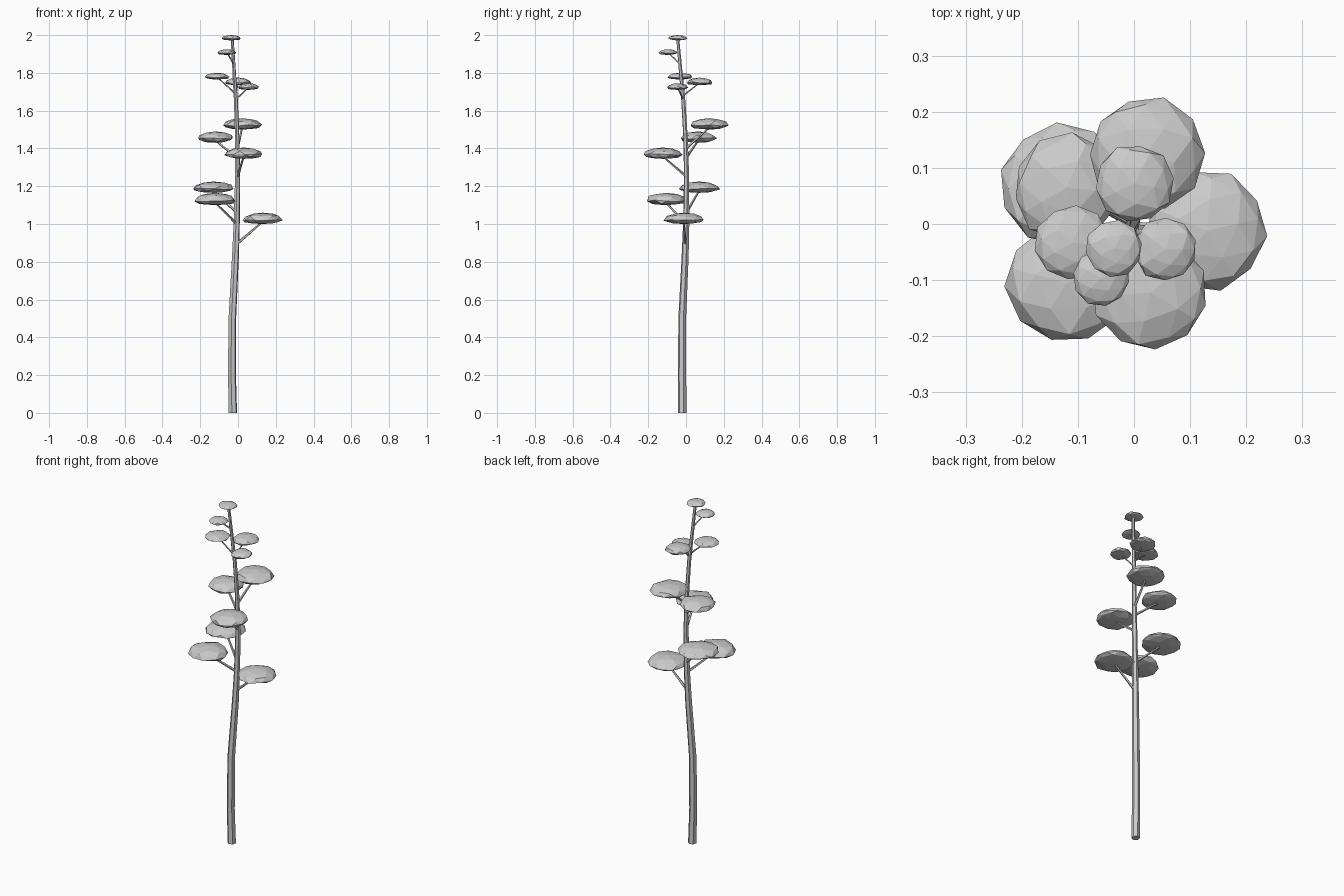
import bpy, bmesh, math, random
from mathutils import Vector

if "Cube" in bpy.data.objects:
    bpy.data.objects.remove(bpy.data.objects["Cube"])

random.seed(4)


def finish(bm, name):
    bmesh.ops.recalc_face_normals(bm, faces=bm.faces)
    mesh = bpy.data.meshes.new(name)
    bm.to_mesh(mesh)
    bm.free()
    obj = bpy.data.objects.new(name, mesh)
    bpy.context.collection.objects.link(obj)
    return obj


def tube(name, points, radii, sides, level=False):
    """Flat-sided tapering tube; level keeps the rings horizontal."""
    bm = bmesh.new()
    points = [Vector(p) for p in points]
    turn = Vector((0, 0, 1)).rotation_difference(points[-1] - points[0])
    rings = []
    for p, r in zip(points, radii):
        ring = []
        for i in range(sides):
            a = 2 * math.pi * i / sides + 0.3
            v = Vector((r * math.cos(a), r * math.sin(a), 0))
            ring.append(bm.verts.new(p + (v if level else turn @ v)))
        rings.append(ring)
    for a, b in zip(rings, rings[1:]):
        for i in range(sides):
            j = (i + 1) % sides
            bm.faces.new((a[i], a[j], b[j], b[i]))
    bm.faces.new(rings[0])
    bm.faces.new(rings[-1])
    return finish(bm, name)


def foliage(name, x, y, low, high, r):
    """Faceted pad: low dome above the rim, shallow underside."""
    bm = bmesh.new()
    bmesh.ops.create_icosphere(bm, subdivisions=2, radius=1)
    h = high - low
    rim = low + 0.36 * h
    spin = random.uniform(0, 6.28)
    c, s = math.cos(spin), math.sin(spin)
    for v in bm.verts:
        k = r * random.uniform(0.96, 1.04)
        px, py, pz = v.co
        jitter = random.uniform(-0.08, 0.08) * h if abs(pz) < 0.8 else 0
        z = rim + pz * h * (0.64 if pz > 0 else 0.36) + jitter
        v.co = (x + k * (c * px - s * py), y + k * (s * px + c * py),
                min(max(z, low), high))
    return finish(bm, name)


# Trunk: gently curved centre line
trunk = [(-0.027, -0.019, 0), (-0.032, -0.021, 0.2), (-0.03, -0.02, 0.5),
         (-0.014, -0.005, 0.82), (-0.007, 0.001, 1.0), (-0.002, 0.003, 1.25),
         (-0.004, -0.002, 1.45), (-0.011, -0.014, 1.65), (-0.031, -0.044, 1.985)]
trunk_radii = [0.023, 0.022, 0.021, 0.019, 0.017, 0.014, 0.012, 0.011, 0.008]
tube("trunk", trunk, trunk_radii, 6, level=True)


def trunk_at(z):
    for a, b in zip(trunk, trunk[1:]):
        if z <= b[2]:
            return Vector(a).lerp(Vector(b), (z - a[2]) / (b[2] - a[2]))


# Foliage pads: x, y, bottom, top, radius, height where the branch leaves the trunk
pads = [
    (0.13, -0.012, 1.0, 1.06, 0.107, 0.89),
    (-0.12, -0.105, 1.10, 1.165, 0.107, 1.0),
    (-0.13, 0.07, 1.165, 1.225, 0.108, 1.06),
    (0.03, -0.122, 1.345, 1.405, 0.103, 1.25),
    (-0.12, 0.065, 1.43, 1.49, 0.096, 1.35),
    (0.022, 0.125, 1.50, 1.56, 0.102, 1.4),
    (0.056, -0.045, 1.71, 1.745, 0.057, 1.66),
    (0.0, 0.072, 1.735, 1.775, 0.07, 1.68),
    (-0.11, -0.033, 1.765, 1.80, 0.066, 1.69),
    (-0.058, -0.095, 1.895, 1.925, 0.051, 1.845),
    (-0.035, -0.043, 1.972, 2.0, 0.051, None),
]
for i, (x, y, low, high, r, start) in enumerate(pads, 1):
    foliage(f"foliage_{i}", x, y, low, high, r)
    # Thin branch under each side pad
    if start:
        w = 0.008 if r > 0.09 else 0.005
        tube(f"branch_{i}", [trunk_at(start), (x, y, low + 0.012)], [w, w * 0.6], 5)
